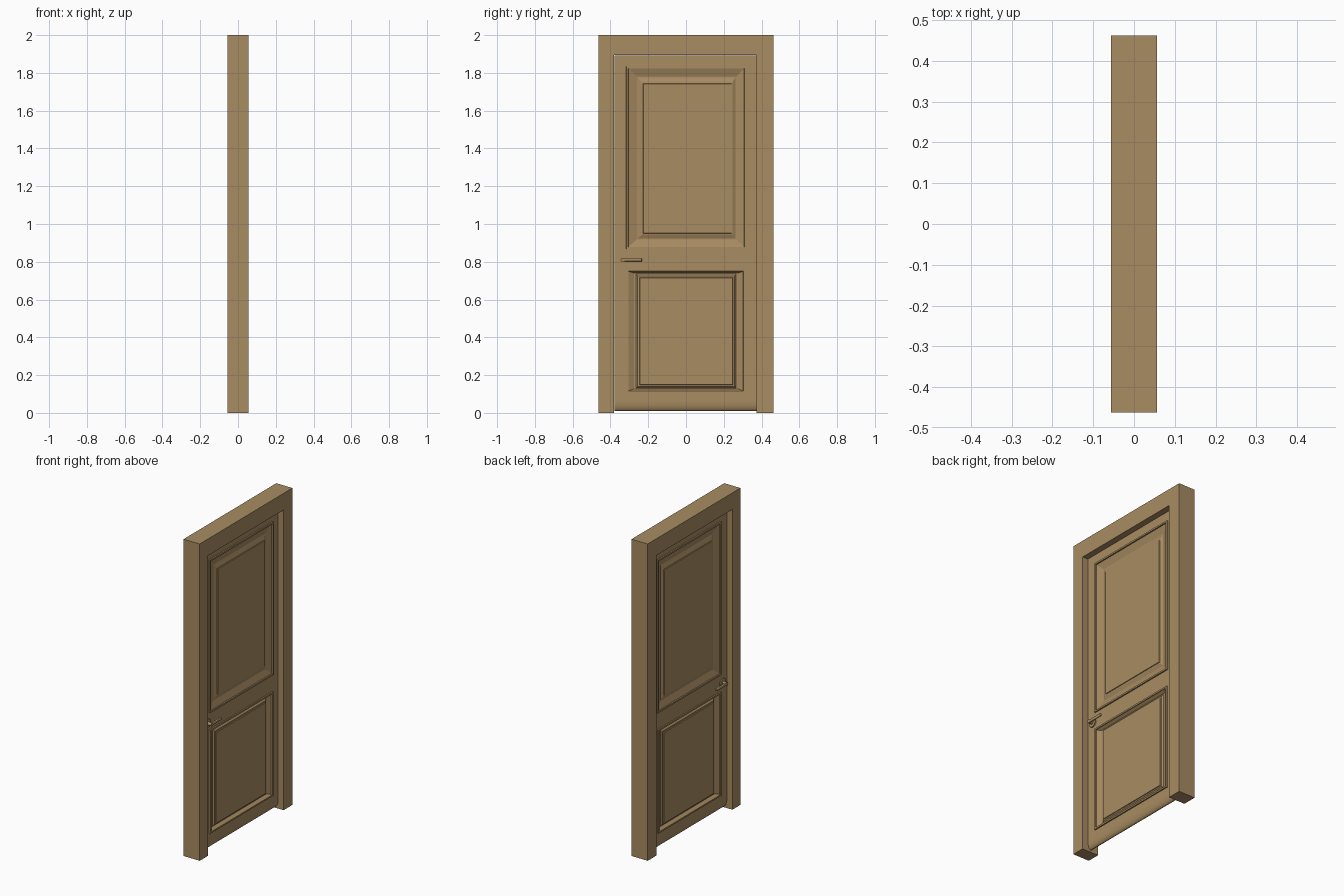
import bpy, bmesh, math
from mathutils import Matrix

if "Cube" in bpy.data.objects:
    bpy.data.objects.remove(bpy.data.objects["Cube"])

wood = bpy.data.materials.new("warm brown")
wood.diffuse_color = (0.392, 0.262, 0.122, 1)
wood.use_nodes = True
wood.node_tree.nodes["Principled BSDF"].inputs["Base Color"].default_value = wood.diffuse_color

T = 0.02               # half thickness of the leaf
Z_ROUND = 0.06         # where the rounded bottom edge starts


def finish(name, bm, smooth=False):
    bmesh.ops.remove_doubles(bm, verts=bm.verts, dist=1e-5)
    bmesh.ops.recalc_face_normals(bm, faces=bm.faces)
    me = bpy.data.meshes.new(name)
    bm.to_mesh(me)
    bm.free()
    me.materials.append(wood)
    ob = bpy.data.objects.new(name, me)
    bpy.context.collection.objects.link(ob)
    if smooth:
        bpy.ops.object.select_all(action='DESELECT')
        ob.select_set(True)
        bpy.context.view_layer.objects.active = ob
        bpy.ops.object.shade_smooth_by_angle(angle=math.radians(35))
    return ob


def prism(bm, pts, depth):
    """Polygon of 3D points, extruded along a vector."""
    f = bm.faces.new([bm.verts.new(p) for p in pts])
    r = bmesh.ops.extrude_face_region(bm, geom=[f])
    vs = [g for g in r["geom"] if isinstance(g, bmesh.types.BMVert)]
    bmesh.ops.translate(bm, verts=vs, vec=depth)


# Door frame: two jambs and a head in one outline
bm = bmesh.new()
W, H = 0.4625, 2.0
a, b, top = -0.382, 0.374, 1.895
outline = [(-W, 0), (a, 0), (a, top), (b, top), (b, 0), (W, 0), (W, H), (-W, H)]
prism(bm, [(-0.0565, y, z) for y, z in outline], (0.113, 0, 0))
finish("door_frame", bm)

# Panels: outer rectangle (y0, y1, z0, z1) and moulding rings
# ring = inset left, right, bottom, top, surface height x
upper = ((-0.317, 0.320, 0.867, 1.835), [
    (0, 0, 0, 0, T), (.001, .001, .001, .001, .027), (.011, .011, .011, .011, .027),
    (.012, .012, .012, .012, .020), (.057, .055, .052, .055, .006),
    (.062, .059, .056, .060, .006), (.084, .074, .077, .085, .014),
    (.089, .078, .084, .092, .014), (.091, .080, .086, .094, .018)])
lower = ((-0.316, 0.315, 0.105, 0.762), [
    (0, 0, 0, 0, T), (.001, .001, .001, .001, .027), (.011, .011, .011, .011, .027),
    (.012, .012, .012, .012, .020), (.040, .040, .022, .022, .006),
    (.052, .050, .026, .026, .006), (.060, .057, .034, .036, .014),
    (.070, .066, .042, .046, .014), (.072, .068, .044, .048, .018)])

# Door leaf: flat stiles and rails, lofted mouldings on both sides
bm = bmesh.new()
L, R, TOP = -0.379, 0.372, 1.893


def quad(pts):
    bm.faces.new([bm.verts.new(p) for p in pts])


for s in (1, -1):
    zcur = Z_ROUND
    for (y0, y1, z0, z1), rings in (lower, upper):
        for ya, yb, za, zb in ((L, R, zcur, z0), (L, y0, z0, z1), (y1, R, z0, z1)):
            x = s * T
            quad([(x, ya, za), (x, yb, za), (x, yb, zb), (x, ya, zb)])
        zcur = z1
        prev = None
        for l, r, bo, t, x in rings:
            ring = [bm.verts.new((s * x, y, z)) for y, z in (
                (y0 + l, z0 + bo), (y1 - r, z0 + bo), (y1 - r, z1 - t), (y0 + l, z1 - t))]
            if prev:
                for i in range(4):
                    j = (i + 1) % 4
                    bm.faces.new([prev[i], prev[j], ring[j], ring[i]])
            prev = ring
        bm.faces.new(prev)
    x = s * T
    quad([(x, L, zcur), (x, R, zcur), (x, R, TOP), (x, L, TOP)])
# leaf edges
for y in (L, R):
    quad([(-T, y, Z_ROUND), (T, y, Z_ROUND), (T, y, TOP), (-T, y, TOP)])
quad([(-T, L, TOP), (T, L, TOP), (T, R, TOP), (-T, R, TOP)])
finish("door_leaf", bm)

# Rounded bottom edge of the leaf
bm = bmesh.new()
n = 16
prism(bm, [(T * math.cos(math.pi * i / n), L,
            Z_ROUND - 0.05 * math.sin(math.pi * i / n)) for i in range(n + 1)],
      (0, R - L, 0))
finish("leaf_bottom_edge", bm, True)

# Lever handles on both sides: rose, neck and lever
turn = Matrix.Rotation(math.pi / 2, 4, 'Y')
for s, side in ((1, "right"), (-1, "left")):
    bm = bmesh.new()
    for r1, x0, x1 in ((0.028, 0.019, 0.027), (0.011, 0.025, 0.053)):
        bmesh.ops.create_cone(
            bm, cap_ends=True, segments=24, radius1=r1, radius2=r1, depth=x1 - x0,
            matrix=Matrix.Translation((s * (x0 + x1) / 2, -0.335, 0.81)) @ turn)
    finish("handle_rose_" + side, bm, True)

    bm = bmesh.new()
    bmesh.ops.create_cube(bm, size=1, matrix=Matrix.Translation((s * 0.047, -0.285, 0.81))
                          @ Matrix.Diagonal((0.012, 0.104, 0.017, 1)))
    bmesh.ops.bevel(bm, geom=bm.edges[:], offset=0.004, segments=3, affect='EDGES', profile=0.5)
    finish("handle_lever_" + side, bm, True)
